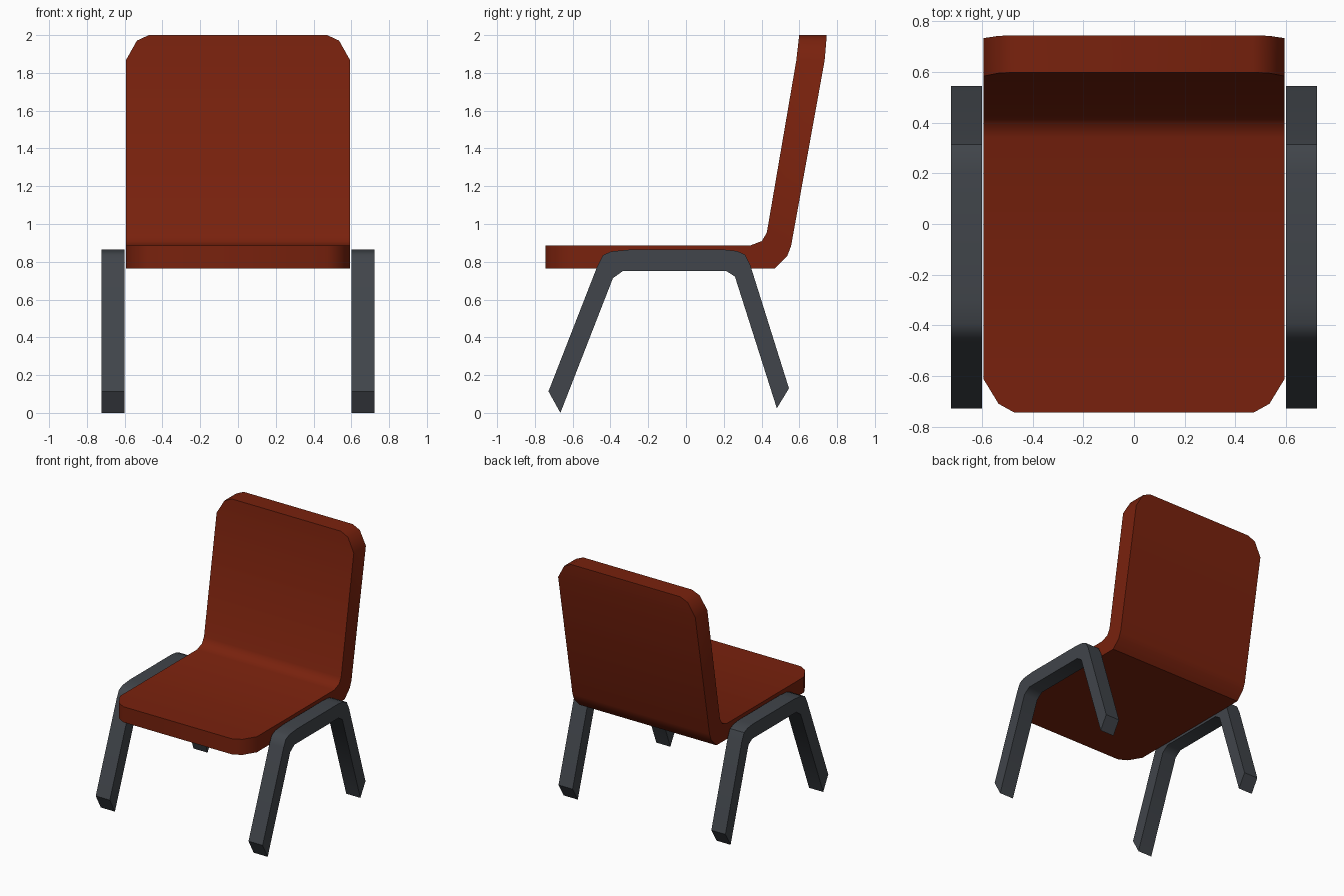
import bpy, bmesh, math

if "Cube" in bpy.data.objects:
    bpy.data.objects.remove(bpy.data.objects["Cube"])


def material(name, rgb):
    m = bpy.data.materials.new(name)
    m.diffuse_color = (*rgb, 1)
    m.use_nodes = True
    m.node_tree.nodes["Principled BSDF"].inputs["Base Color"].default_value = m.diffuse_color
    return m


def finish(bm, name, mat):
    bmesh.ops.recalc_face_normals(bm, faces=bm.faces)
    me = bpy.data.meshes.new(name)
    bm.to_mesh(me)
    bm.free()
    me.materials.append(mat)
    ob = bpy.data.objects.new(name, me)
    bpy.context.collection.objects.link(ob)
    bpy.ops.object.select_all(action='DESELECT')
    ob.select_set(True)
    bpy.context.view_layer.objects.active = ob
    bpy.ops.object.shade_smooth_by_angle(angle=math.radians(40))
    return ob


red = material("rust red", (0.19, 0.0155, 0.004))
grey = material("dark slate", (0.052, 0.059, 0.069))

# Seat and backrest: one bent slab, lofted from front edge to top edge
# each row: half width, upper/front (y, z), lower/rear (y, z)
W = 0.594
rows = [
    (0.472, (-0.745, 0.887), (-0.745, 0.765)),
    (0.535, (-0.710, 0.887), (-0.710, 0.765)),
    (W, (-0.613, 0.887), (-0.613, 0.765)),
    (W, (0.342, 0.887), (0.471, 0.765)),
    (W, (0.402, 0.910), (0.535, 0.829)),
    (W, (0.428, 0.955), (0.556, 0.882)),
    (W, (0.584, 1.866), (0.734, 1.866)),
    (0.535, (0.596, 1.971), (0.743, 1.971)),
    (0.472, (0.599, 2.0), (0.745, 2.0)),
]
bm = bmesh.new()
rings = []
for w, a, b in rows:
    rings.append([bm.verts.new(p) for p in
                  ((-w, *a), (w, *a), (w, *b), (-w, *b))])
for r, s in zip(rings, rings[1:]):
    for i in range(4):
        j = (i + 1) % 4
        bm.faces.new((r[i], r[j], s[j], s[i]))
bm.faces.new(rings[0])
bm.faces.new(rings[-1])
finish(bm, "seat_and_backrest", red)

# Leg frames: side profile (y, z) extruded across x, one on each side
leg = [(-0.728, 0.114), (-0.665, 0.0), (-0.387, 0.713), (-0.333, 0.752),
       (0.212, 0.752), (0.259, 0.722), (0.481, 0.024), (0.545, 0.130),
       (0.341, 0.780), (0.313, 0.838), (0.270, 0.857), (0.205, 0.864),
       (-0.300, 0.864), (-0.395, 0.855), (-0.440, 0.835), (-0.468, 0.780)]
for side, label in ((-1, "left"), (1, "right")):
    bm = bmesh.new()
    face = bm.faces.new([bm.verts.new((side * 0.601, y, z)) for y, z in leg])
    ext = bmesh.ops.extrude_face_region(bm, geom=[face])
    moved = [v for v in ext["geom"] if isinstance(v, bmesh.types.BMVert)]
    bmesh.ops.translate(bm, verts=moved, vec=(side * 0.122, 0, 0))
    # keep both end caps
    if not face.is_valid or len([f for f in bm.faces if len(f.verts) > 4]) < 2:
        bm.faces.new([v for v in bm.verts if v not in moved])
    finish(bm, label + "_leg_frame", grey)
